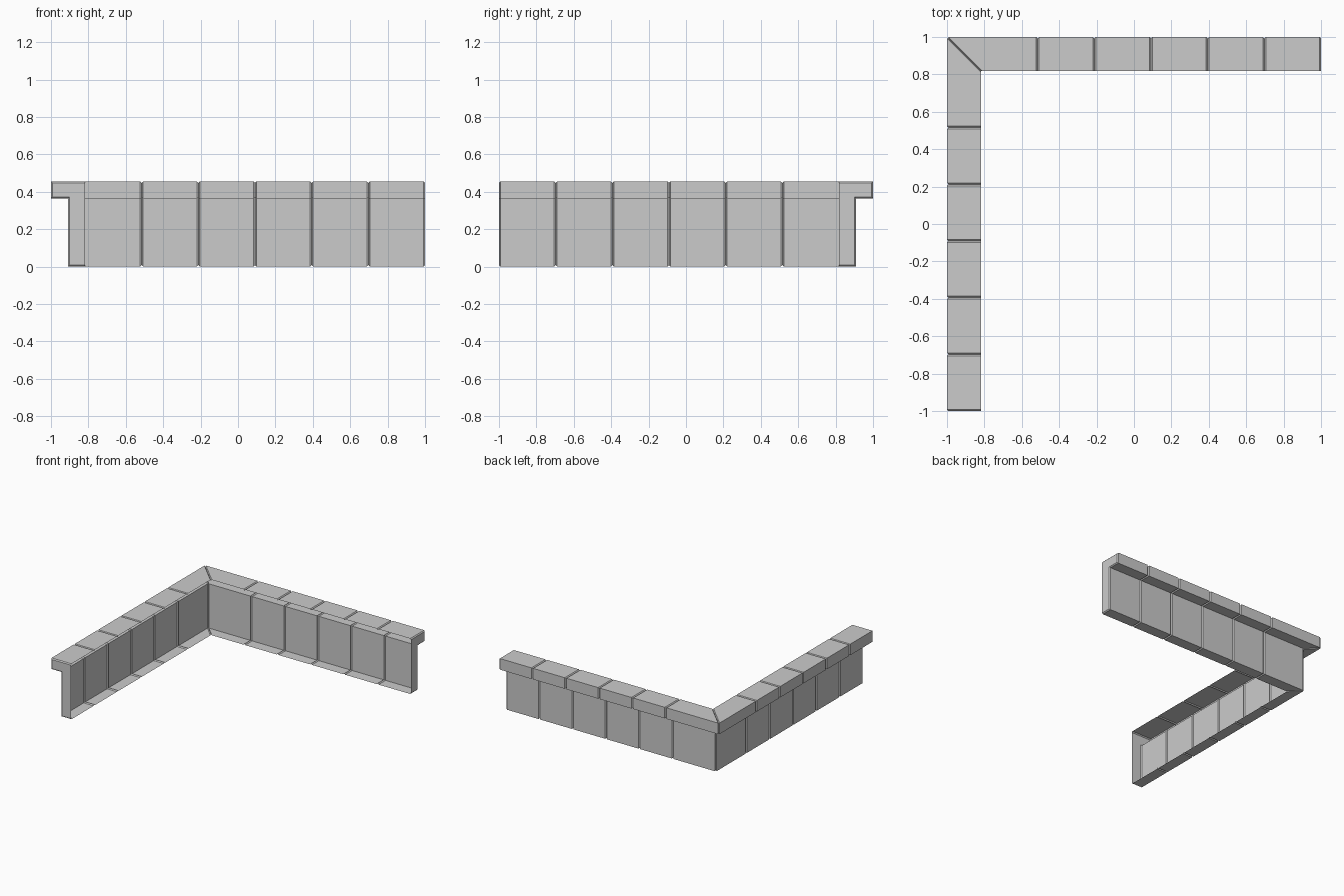
import bpy, bmesh

if "Cube" in bpy.data.objects:
    bpy.data.objects.remove(bpy.data.objects["Cube"])

U = 0.091            # module: wall depth, cap height
INNER = 1 - 2 * U    # distance of the open inner edge from the centre
C = 0.008            # chamfer size at each seam
TILES = 6
LENGTH = (1 + INNER) / TILES

# open cross-section: (outward distance, height), top inner edge to bottom inner edge
FULL = [(0, 5*U), (2*U, 5*U), (2*U, 4*U), (U, 4*U), (U, 0), (0, 0)]
INSET = [(0, 5*U-C), (2*U-C, 5*U-C), (2*U-C, 4*U+C),
         (U-C, 4*U+C), (U-C, C), (0, C)]


def build_arm(name, mirrored):
    bm = bmesh.new()

    def ring(t, profile, mitre):
        verts = []
        for d, z in profile:
            x, y = (t - d if mitre else t), INNER + d
            verts.append(bm.verts.new((-y, -x, z) if mirrored else (x, y, z)))
        return verts

    def face(verts):
        bm.faces.new(verts[::-1] if mirrored else verts)

    # chamfered tiles meeting in V-shaped grooves; the first one is mitred
    rings = [ring(-INNER, INSET, True)]
    for i in range(TILES):
        start, end = -INNER + i * LENGTH, -INNER + (i + 1) * LENGTH
        rings += [ring(start + C, FULL, i == 0),
                  ring(end - C, FULL, False),
                  ring(end, INSET, False)]
    for a, b in zip(rings, rings[1:]):
        for k in range(len(FULL) - 1):
            face([a[k], b[k], b[k+1], a[k+1]])
    # closed free end
    face(rings[-1][::-1])

    mesh = bpy.data.meshes.new(name)
    bm.to_mesh(mesh)
    bm.free()
    obj = bpy.data.objects.new(name, mesh)
    bpy.context.collection.objects.link(obj)


build_arm("back_trim", False)
build_arm("left_trim", True)
